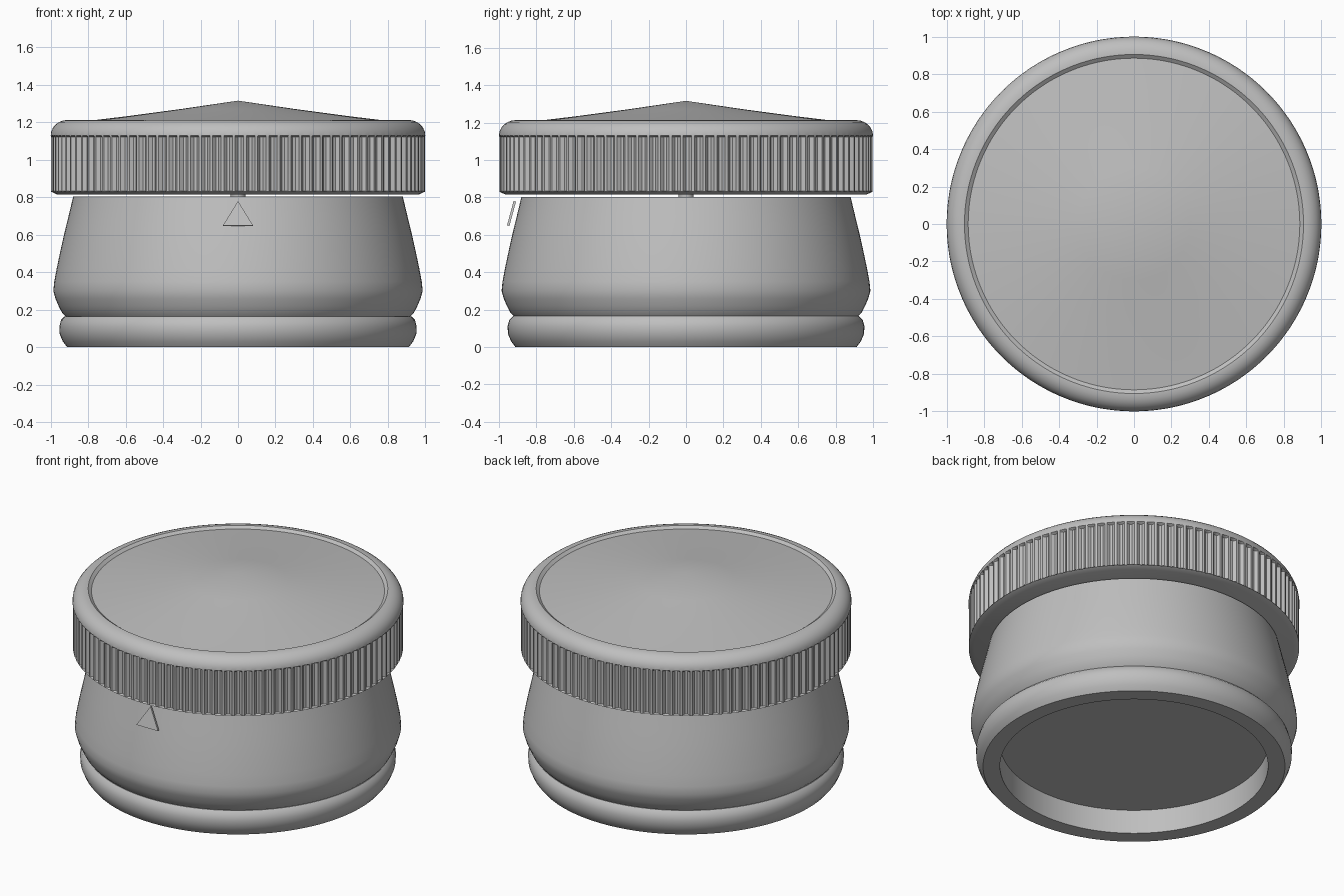
import bpy, bmesh, math
from mathutils import Vector

cube = bpy.data.objects.get("Cube")
if cube:
    bpy.data.objects.remove(cube)

GREY = (0.52, 0.52, 0.52, 1.0)
grey = bpy.data.materials.new("plain grey")
grey.use_nodes = True
grey.diffuse_color = GREY
grey.node_tree.nodes["Principled BSDF"].inputs["Base Color"].default_value = GREY


def finish(name, bm, smooth=True):
    """Turn a bmesh into a named, shaded object."""
    bmesh.ops.recalc_face_normals(bm, faces=bm.faces)
    mesh = bpy.data.meshes.new(name)
    bm.to_mesh(mesh)
    bm.free()
    mesh.materials.append(grey)
    obj = bpy.data.objects.new(name, mesh)
    bpy.context.collection.objects.link(obj)
    if smooth:
        bpy.ops.object.select_all(action='DESELECT')
        obj.select_set(True)
        bpy.context.view_layer.objects.active = obj
        bpy.ops.object.shade_smooth_by_angle(angle=math.radians(32))
    return obj


def lathe(name, profile, segments=128, closed=False, radius_at=None):
    """Spin (radius, z) points round z; radius 0 makes a pole."""
    bm = bmesh.new()
    rings = []
    for r, z in profile:
        if r == 0:
            rings.append([bm.verts.new((0, 0, z))] * segments)
            continue
        ring = []
        for i in range(segments):
            a = 2 * math.pi * i / segments
            rr = radius_at(r, z, i) if radius_at else r
            ring.append(bm.verts.new((rr * math.cos(a), rr * math.sin(a), z)))
        rings.append(ring)
    pairs = list(zip(rings, rings[1:]))
    if closed:
        pairs.append((rings[-1], rings[0]))
    for low, high in pairs:
        for i in range(segments):
            j = (i + 1) % segments
            corners = list(dict.fromkeys((low[i], low[j], high[j], high[i])))
            bm.faces.new(corners)
    return finish(name, bm)


# Base ring, open in the middle
lathe("base_ring", [(0.81, 0), (0.912, 0), (0.935, 0.03), (0.952, 0.07),
                    (0.954, 0.11), (0.945, 0.145), (0.925, 0.165),
                    (0.81, 0.165)], closed=True)

# Swelling body with flat ends
lathe("body", [(0, 0.16), (0.917, 0.16), (0.94, 0.185), (0.958, 0.22),
               (0.975, 0.26), (0.986, 0.30), (0.981, 0.35), (0.968, 0.42),
               (0.949, 0.51), (0.929, 0.60), (0.907, 0.69), (0.88, 0.803),
               (0, 0.803)])

# Spindle joining body and lid
lathe("spindle", [(0, 0.78), (0.04, 0.78), (0.04, 0.84), (0, 0.84)], segments=32)

# Lid: knurled band, rounded shoulder, bevelled lip and shallow cone
RIBS = 104
KNURL = (0.835, 1.122)


def knurled(r, z, i):
    return r - 0.018 if z in KNURL and i % 4 < 2 else r


shoulder = [(0.91 + 0.09 * math.cos(t), 1.13 + 0.083 * math.sin(t))
            for t in (math.radians(15 * k) for k in range(7))]
lathe("lid", [(0, 0.815), (0.965, 0.815), (0.998, 0.83), (0.998, KNURL[0]),
              (0.998, KNURL[1])] + shoulder +
      [(0.905, 1.213), (0.885, 1.198), (0.6, 1.232), (0.3, 1.272), (0, 1.316)],
      segments=RIBS * 4, radius_at=knurled)

# Triangular pointer plate, leaning with the body wall
bm = bmesh.new()
front = [Vector((-0.08, -0.957, 0.65)), Vector((0.08, -0.957, 0.65)),
         Vector((0, -0.922, 0.78))]
back = [p + Vector((0, 0.013, -0.003)) for p in front]
f = [bm.verts.new(p) for p in front]
b = [bm.verts.new(p) for p in back]
bm.faces.new(f)
bm.faces.new(b[::-1])
for i in range(3):
    j = (i + 1) % 3
    bm.faces.new((f[i], b[i], b[j], f[j]))
finish("pointer", bm, smooth=False)
